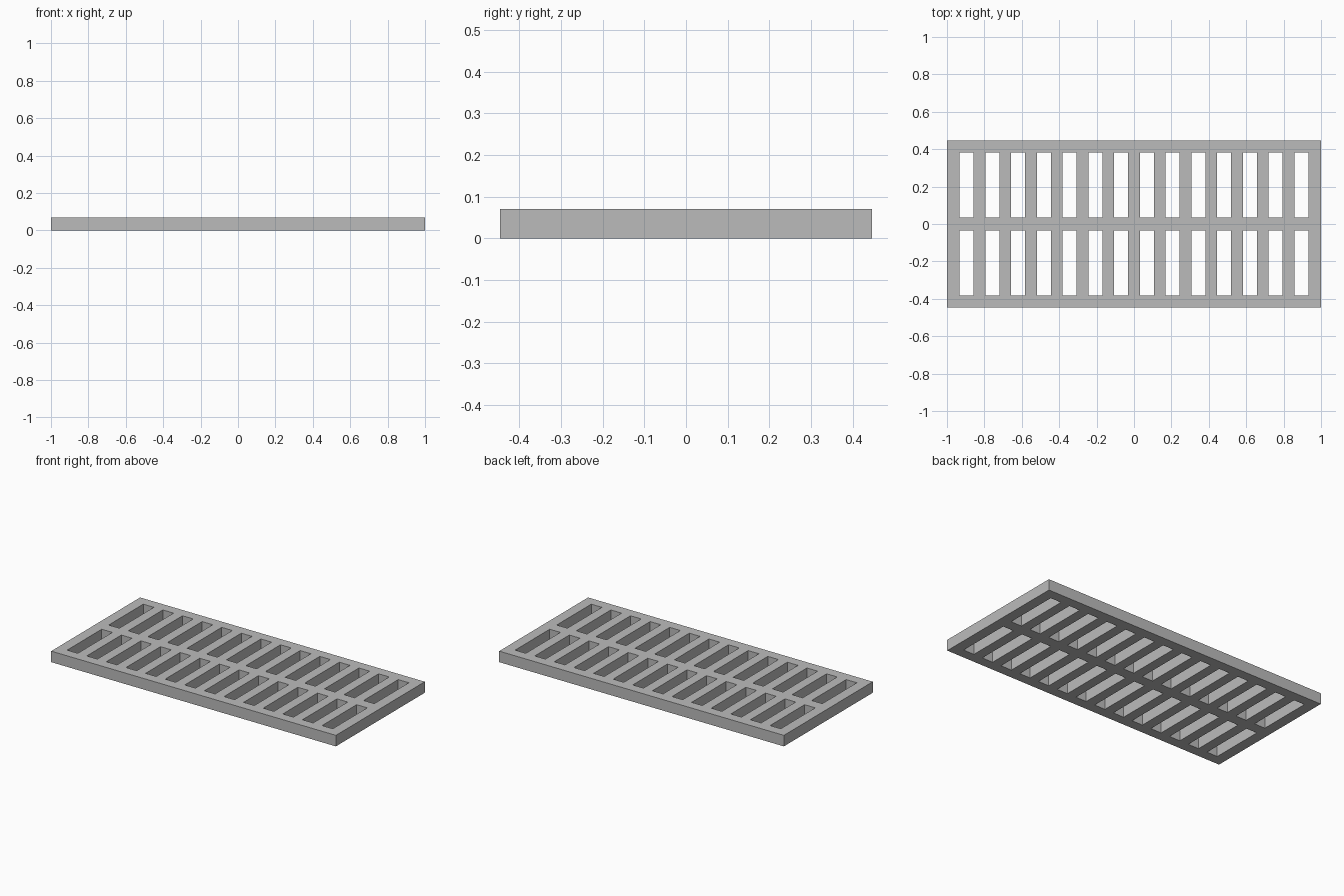
import bpy
import bmesh

cube = bpy.data.objects.get("Cube")
if cube:
    bpy.data.objects.remove(cube, do_unlink=True)

HALF_LENGTH, HALF_DEPTH, HEIGHT = 1.0, 0.446, 0.07
SLOTS = 14
SLOT_WIDTH = 0.075
FIRST_SLOT = -0.8955           # centre of the outermost slot
SLOT_INNER, SLOT_OUTER = 0.035, 0.382

# Plain grey material
grey = bpy.data.materials.new("plain_grey")
grey.use_nodes = True
colour = (0.5, 0.5, 0.5, 1.0)
grey.diffuse_color = colour
grey.node_tree.nodes["Principled BSDF"].inputs["Base Color"].default_value = colour

# Grid lines along each axis; odd intervals are slot openings
pitch = -2 * FIRST_SLOT / (SLOTS - 1)
xs = [-HALF_LENGTH]
for i in range(SLOTS):
    centre = FIRST_SLOT + i * pitch
    xs += [centre - SLOT_WIDTH / 2, centre + SLOT_WIDTH / 2]
xs.append(HALF_LENGTH)
ys = [-HALF_DEPTH, -SLOT_OUTER, -SLOT_INNER, SLOT_INNER, SLOT_OUTER, HALF_DEPTH]

# Flat lattice of bars with open slots, raised to the plate thickness
bm = bmesh.new()
grid = [[bm.verts.new((x, y, 0)) for y in ys] for x in xs]
for i in range(len(xs) - 1):
    for j in range(len(ys) - 1):
        if i % 2 and j % 2:
            continue
        bm.faces.new((grid[i][j], grid[i + 1][j], grid[i + 1][j + 1], grid[i][j + 1]))
raised = bmesh.ops.extrude_face_region(bm, geom=bm.faces[:], use_keep_orig=True)
top_verts = [v for v in raised["geom"] if isinstance(v, bmesh.types.BMVert)]
bmesh.ops.translate(bm, verts=top_verts, vec=(0, 0, HEIGHT))
bmesh.ops.recalc_face_normals(bm, faces=bm.faces[:])

mesh = bpy.data.meshes.new("slotted_grate")
bm.to_mesh(mesh)
bm.free()
mesh.materials.append(grey)
grate = bpy.data.objects.new("slotted_grate", mesh)
bpy.context.collection.objects.link(grate)
